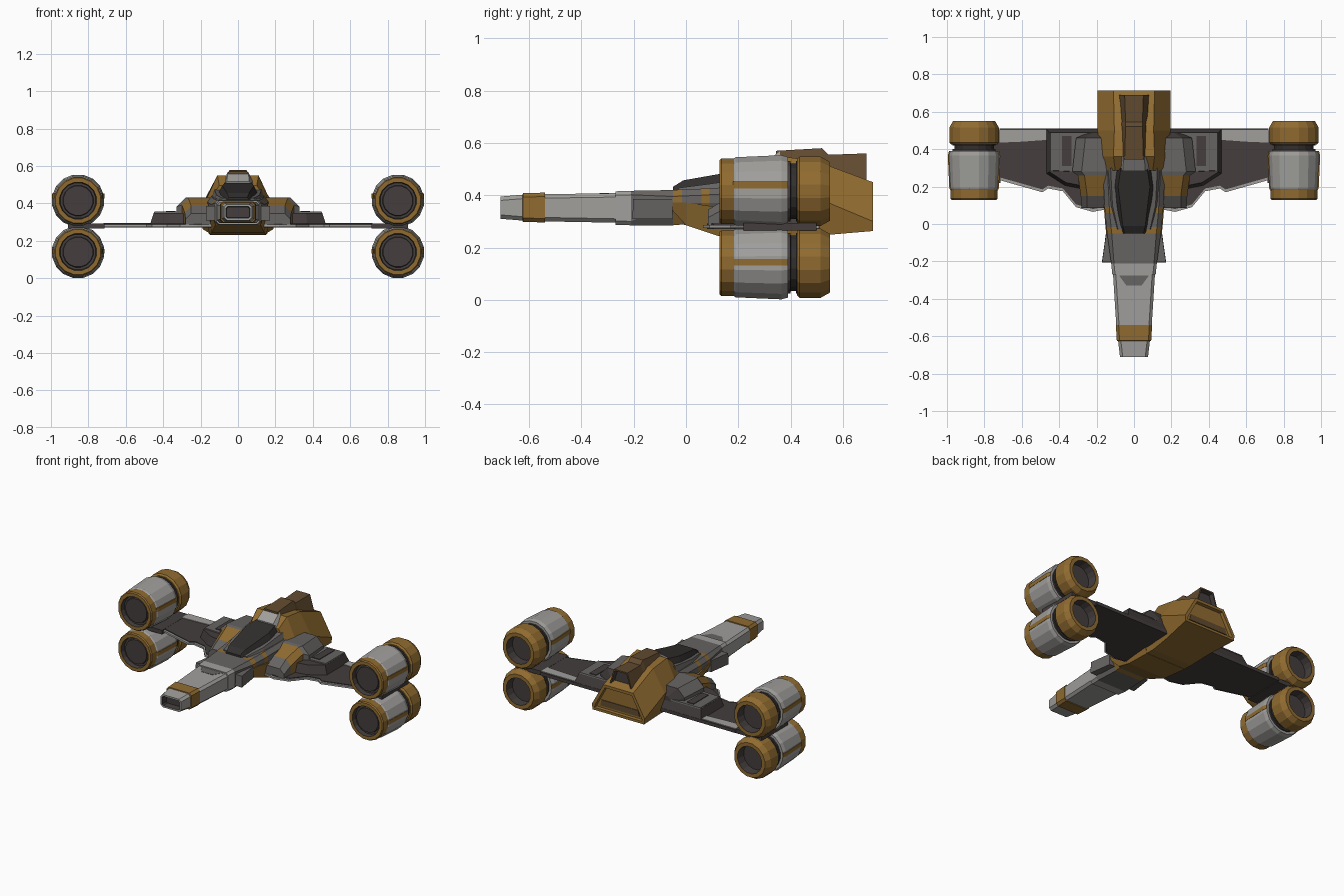
import bpy, bmesh, math
from mathutils import Vector

cube = bpy.data.objects.get("Cube")
if cube:
    bpy.data.objects.remove(cube, do_unlink=True)


def material(name, rgb):
    m = bpy.data.materials.new(name)
    m.use_nodes = True
    m.diffuse_color = (*rgb, 1)
    m.node_tree.nodes["Principled BSDF"].inputs["Base Color"].default_value = (*rgb, 1)
    return m


GOLD = material("gold", (0.28, 0.148, 0.03))
LIGHT = material("light grey", (0.35, 0.345, 0.33))
MID = material("mid grey", (0.135, 0.128, 0.122))
DARK = material("dark grey", (0.058, 0.047, 0.047))
BLACK = material("near black", (0.032, 0.029, 0.028))
BROWN = material("brown", (0.12, 0.07, 0.03))


def finish(name, bm, mats):
    bmesh.ops.recalc_face_normals(bm, faces=bm.faces)
    mesh = bpy.data.meshes.new(name)
    bm.to_mesh(mesh)
    bm.free()
    for m in mats:
        mesh.materials.append(m)
    ob = bpy.data.objects.new(name, mesh)
    bpy.context.collection.objects.link(ob)
    return ob


def loft(name, sections, bands, recess=None):
    """Skin rings along y; sections are (y, ring of x,z), bands one material per gap.
    recess = (which end, inset, depth, material) sinks an end face."""
    bm = bmesh.new()
    mats = list(dict.fromkeys(bands + ([recess[3]] if recess else [])))
    rings = [[bm.verts.new((x, y, z)) for x, z in ring] for y, ring in sections]
    for a, b, m in zip(rings, rings[1:], bands):
        for i in range(len(a)):
            j = (i + 1) % len(a)
            bm.faces.new((a[i], a[j], b[j], b[i])).material_index = mats.index(m)
    caps = [bm.faces.new(rings[0]), bm.faces.new(rings[-1])]
    caps[0].material_index = mats.index(bands[0])
    caps[1].material_index = mats.index(bands[-1])
    bmesh.ops.recalc_face_normals(bm, faces=bm.faces)
    if recess:
        end, inset, depth, m = recess
        cap = caps[end]
        bmesh.ops.inset_region(bm, faces=[cap], thickness=inset)
        walls = bmesh.ops.inset_region(bm, faces=[cap], thickness=0.004)["faces"]
        for v in cap.verts:
            v.co.y += depth if end == 0 else -depth
        for f in walls + [cap]:
            f.material_index = mats.index(m)
    return finish(name, bm, mats)


def sym(*half):
    """Close a right-hand profile (bottom to top) into a mirrored ring."""
    return list(half) + [(-x, z) for x, z in reversed(half)]


def octagon(w, z0, z1, c=0.015):
    return sym((w - c, z0), (w, z0 + c), (w, z1 - c), (w - c, z1))


def keeled(w, z0, z1, c=0.025):
    """Fuselage section whose lower sides slope inward."""
    return sym((w - 0.045, z0), (w, 0.37), (w, z1 - c), (w - c, z1))


def prism(name, pts, z0, z1, mat, side=1, shrink=1.0):
    """Extrude a plan outline upward, optionally tapering towards its centre."""
    bm = bmesh.new()
    mid = sum((Vector(p) for p in pts), Vector((0, 0))) / len(pts)
    low = [bm.verts.new((side * x, y, z0)) for x, y in pts]
    tops = [mid + (Vector(p) - mid) * shrink for p in pts]
    top = [bm.verts.new((side * p.x, p.y, z1)) for p in tops]
    bm.faces.new(low)
    bm.faces.new(top)
    for i in range(len(pts)):
        j = (i + 1) % len(pts)
        bm.faces.new((low[i], low[j], top[j], top[i]))
    return finish(name, bm, [mat])


def rect(x0, x1, y0, y1):
    return [(x0, y0), (x1, y0), (x1, y1), (x0, y1)]


def circle(cx, cz, r, n=16):
    turn = [math.tau * (i + 0.5) / n for i in range(n)]
    return [(cx + r * math.cos(a), cz + r * math.sin(a)) for a in turn]


# Nose: recessed tip, gold band, tapering light body
loft("nose", [(-0.71, octagon(0.075, 0.31, 0.395)), (-0.625, octagon(0.085, 0.303, 0.402)),
              (-0.624, octagon(0.092, 0.298, 0.408)), (-0.54, octagon(0.097, 0.296, 0.41)),
              (-0.539, octagon(0.095, 0.3, 0.404)), (-0.27, octagon(0.112, 0.295, 0.408))],
     [LIGHT, GOLD, GOLD, GOLD, LIGHT], (0, 0.012, 0.04, DARK))
prism("nose_hatch", [(-0.08, -0.275), (0.08, -0.275), (0.04, -0.33), (-0.04, -0.33)],
      0.402, 0.409, MID)

# Main fuselage
loft("fuselage", [(-0.27, octagon(0.116, 0.287, 0.415)), (-0.21, octagon(0.122, 0.285, 0.417)),
                  (-0.05, keeled(0.144, 0.285, 0.42)), (-0.015, keeled(0.148, 0.288, 0.422)),
                  (0.06, keeled(0.155, 0.28, 0.425)), (0.09, keeled(0.157, 0.27, 0.427)),
                  (0.35, keeled(0.17, 0.26, 0.44))],
     [LIGHT, MID, GOLD, MID, GOLD, MID])

# Belly keel wedge
loft("belly", [(-0.07, sym((0.144, 0.362), (0.147, 0.372))),
               (0.0, sym((0.12, 0.285), (0.154, 0.372))),
               (0.12, sym((0.14, 0.245), (0.164, 0.355))),
               (0.30, sym((0.15, 0.232), (0.17, 0.30)))], [GOLD] * 3)

# Rear hull with shallow sunken rear face and exhaust slot
loft("rear_hull", [(0.285, sym((0.15, 0.234), (0.168, 0.40), (0.10, 0.495))),
                   (0.36, sym((0.15, 0.232), (0.18, 0.40), (0.11, 0.55))),
                   (0.50, sym((0.16, 0.245), (0.195, 0.39), (0.105, 0.53))),
                   (0.715, sym((0.19, 0.263), (0.195, 0.30), (0.11, 0.45)))],
     [GOLD] * 3, (1, 0.022, 0.02, GOLD))
loft("exhaust_slot", [(0.69, sym((0.145, 0.295), (0.135, 0.335))),
                      (0.699, sym((0.145, 0.295), (0.135, 0.335)))], [BROWN])

# Cockpit canopy, frame and head fairing
loft("canopy_frame", [(-0.03, sym((0.10, 0.40), (0.085, 0.428))),
                      (0.10, sym((0.135, 0.40), (0.115, 0.445))),
                      (0.30, sym((0.155, 0.40), (0.125, 0.475)))], [MID, MID])
loft("canopy", [(-0.05, sym((0.065, 0.41), (0.05, 0.432))),
                (-0.01, sym((0.078, 0.41), (0.06, 0.457))),
                (0.12, sym((0.11, 0.42), (0.075, 0.48))),
                (0.20, sym((0.122, 0.42), (0.085, 0.495))),
                (0.30, sym((0.118, 0.42), (0.07, 0.512)))],
     [BLACK] * 4)
loft("head_fairing", [(0.285, sym((0.095, 0.48), (0.06, 0.517))),
                      (0.36, sym((0.085, 0.50), (0.055, 0.568)))], [LIGHT])

# Dorsal spine
loft("dorsal_spine", [(0.345, sym((0.078, 0.50), (0.05, 0.57))),
                      (0.52, sym((0.08, 0.48), (0.045, 0.58))),
                      (0.545, sym((0.08, 0.48), (0.045, 0.555))),
                      (0.69, sym((0.085, 0.44), (0.05, 0.56)))],
     [BROWN] * 3, (1, 0.012, 0.03, DARK))

LEADING = [(0.72, 0.235), (0.49, 0.17), (0.46, 0.19), (0.38, 0.175),
           (0.31, 0.09), (0.22, 0.065), (0.14, 0.08)]

for side, word in ((1, "left"), (-1, "right")):
    def ring(x0, x1, z0, z1, c):
        pts = [(x0, z0), (x1, z0), (x1, z1 - c), (x1 - c, z1), (x0, z1)]
        return [(side * x, z) for x, z in pts]

    # Wing with pale leading rim and pale trailing panel
    back = [(0.14, 0.51), (0.72, 0.51)]
    prism(word + "_wing_rim", [(x, y - 0.004) for x, y in back] + LEADING,
          0.275, 0.287, LIGHT, side)
    prism(word + "_wing", back + [(x, y + 0.015) for x, y in LEADING], 0.27, 0.292, DARK, side)
    prism(word + "_trailing_panel", [(0.46, 0.503), (0.72, 0.503), (0.72, 0.435), (0.60, 0.44),
                                     (0.46, 0.45)], 0.288, 0.296, LIGHT, side)

    # Stepped wing root: dark sloping base with a grey deck
    prism(word + "_wing_shoulder", [(0.14, 0.51), (0.47, 0.51), (0.47, 0.27), (0.37, 0.205),
                                    (0.14, 0.16)], 0.288, 0.35, DARK, side, 0.87)
    prism(word + "_shoulder_deck", [(0.14, 0.49), (0.45, 0.49), (0.45, 0.285), (0.14, 0.27)],
          0.348, 0.356, MID, side, 0.98)
    prism(word + "_shoulder_panel", rect(0.335, 0.385, 0.31, 0.47), 0.35, 0.36, DARK, side)
    loft(word + "_root_pod", [(0.085, ring(0.14, 0.28, 0.285, 0.345, 0.03)),
                              (0.15, ring(0.14, 0.285, 0.285, 0.385, 0.035)),
                              (0.26, ring(0.14, 0.30, 0.285, 0.427, 0.035)),
                              (0.28, ring(0.14, 0.33, 0.30, 0.432, 0.05)),
                              (0.46, ring(0.14, 0.31, 0.30, 0.425, 0.05)),
                              (0.49, ring(0.14, 0.24, 0.30, 0.37, 0.03))],
         [MID, GOLD, MID, MID, DARK])
    prism(word + "_lower_root", rect(0.14, 0.20, 0.15, 0.45), 0.272, 0.30, DARK, side)

    # Cheek fin beside the fuselage
    prism(word + "_cheek_fin", [(0.1, -0.205), (0.172, -0.205), (0.15, -0.05), (0.1, -0.05)],
          0.31, 0.385, MID, side, 0.96)

    # Pylon between the stacked engines
    prism(word + "_pylon", rect(0.715, 0.91, 0.22, 0.50), 0.265, 0.293, DARK, side)

    # Engines: intake ring, pale cowl, ribbed neck, gold nozzle
    for level, cz, shift in (("upper", 0.415, 0.024), ("lower", 0.14, 0.004)):
        name, cx = f"{word}_{level}_engine", side * 0.855

        def rings(*steps):
            return [(y, circle(cx, cz, r)) for y, r in steps]

        loft(name + "_intake", rings((0.128, 0.122), (0.136, 0.128), (0.185, 0.128)),
             [GOLD, GOLD], (0, 0.022, 0.03, DARK))
        loft(name + "_intake_hub", rings((0.145, 0.08), (0.17, 0.086)), [DARK])
        loft(name + "_cowl", rings((0.18, 0.126), (0.19, 0.133), (0.365, 0.141), (0.39, 0.134)),
             [LIGHT] * 3)
        loft(name + "_neck", rings((0.385, 0.118), (0.40, 0.118), (0.401, 0.108), (0.42, 0.108),
                                   (0.421, 0.118), (0.44, 0.118)),
             [DARK, BLACK, BLACK, BLACK, DARK])
        loft(name + "_nozzle", rings((0.425, 0.125), (0.435, 0.135), (0.515, 0.135),
                                     (0.55, 0.115)), [GOLD] * 3, (1, 0.025, 0.06, DARK))
        for way in (1, -1):
            def strip(r):
                x, z = cx + way * (r * 0.981 - 0.006), cz + shift
                return [(x, z - 0.013), (x + way * 0.008, z - 0.013),
                        (x + way * 0.008, z + 0.013), (x, z + 0.013)]
            loft(f"{name}_stripe_{'outer' if way == side else 'inner'}",
                 [(0.18, strip(0.127)), (0.19, strip(0.133)), (0.365, strip(0.141)),
                  (0.39, strip(0.135))], [GOLD] * 3)
